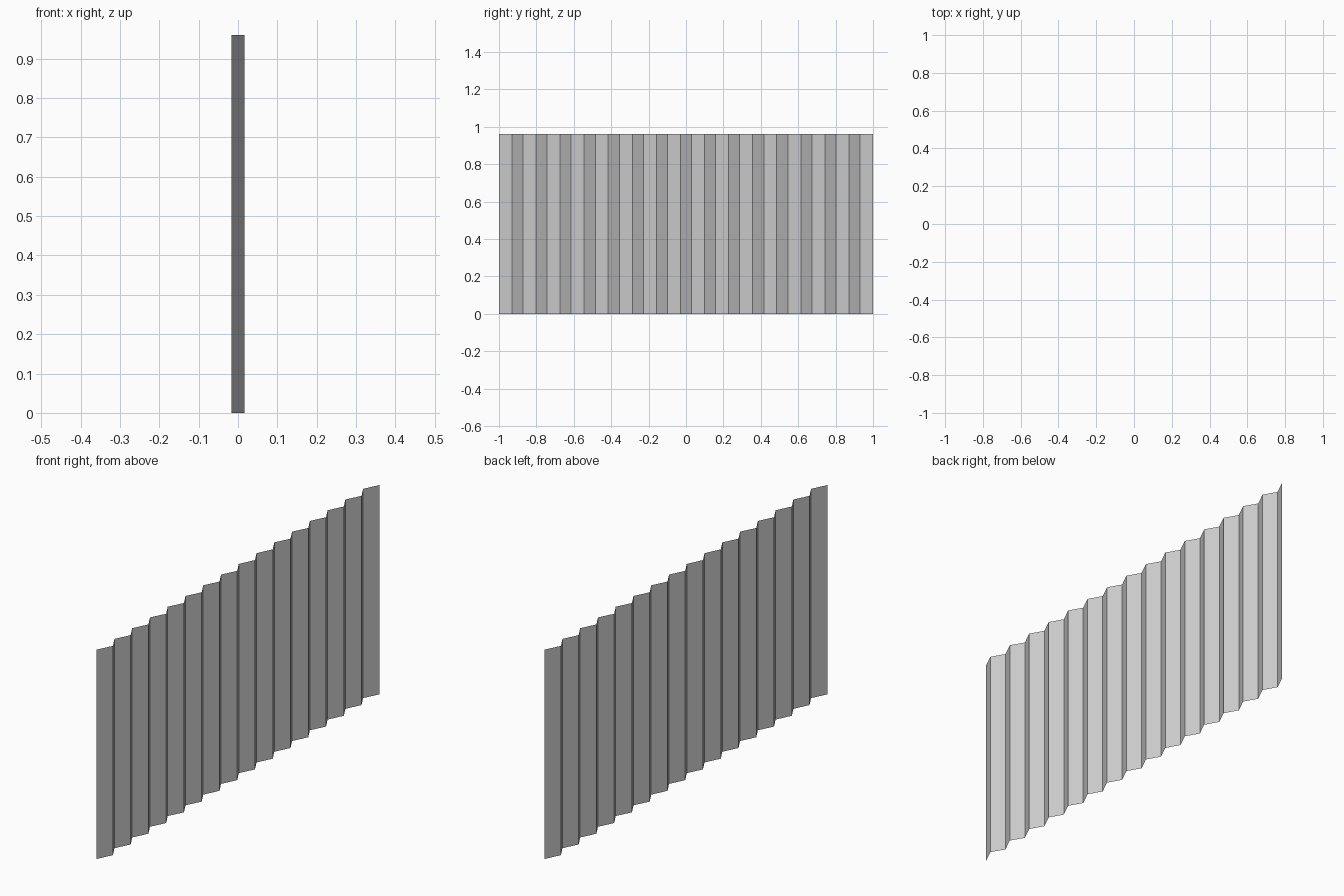
import bpy, bmesh

if "Cube" in bpy.data.objects:
    bpy.data.objects.remove(bpy.data.objects["Cube"])

# Zigzag profile: 16 rising folds alternating with 15 falling folds
HEIGHT = 0.96
HALF_DEPTH = 0.017
RISE = 0.069                      # y width of a rising fold
FALL = (2.0 - 16 * RISE) / 15     # y width of a falling fold

profile = [(-HALF_DEPTH, -1.0)]
y = -1.0
for i in range(31):
    rising = i % 2 == 0
    y += RISE if rising else FALL
    profile.append((HALF_DEPTH if rising else -HALF_DEPTH, y))

# Thin corrugated sheet: profile edges extruded straight up
bm = bmesh.new()
verts = [bm.verts.new((px, py, 0)) for px, py in profile]
edges = [bm.edges.new(pair) for pair in zip(verts, verts[1:])]
ret = bmesh.ops.extrude_edge_only(bm, edges=edges)
top = [g for g in ret["geom"] if isinstance(g, bmesh.types.BMVert)]
bmesh.ops.translate(bm, verts=top, vec=(0, 0, HEIGHT))

# Face the sheet towards +x
bm.normal_update()
flip = [f for f in bm.faces if f.normal.x < 0]
bmesh.ops.reverse_faces(bm, faces=flip)

mesh = bpy.data.meshes.new("corrugated_sheet")
bm.to_mesh(mesh)
bm.free()
sheet = bpy.data.objects.new("corrugated_sheet", mesh)
bpy.context.collection.objects.link(sheet)
